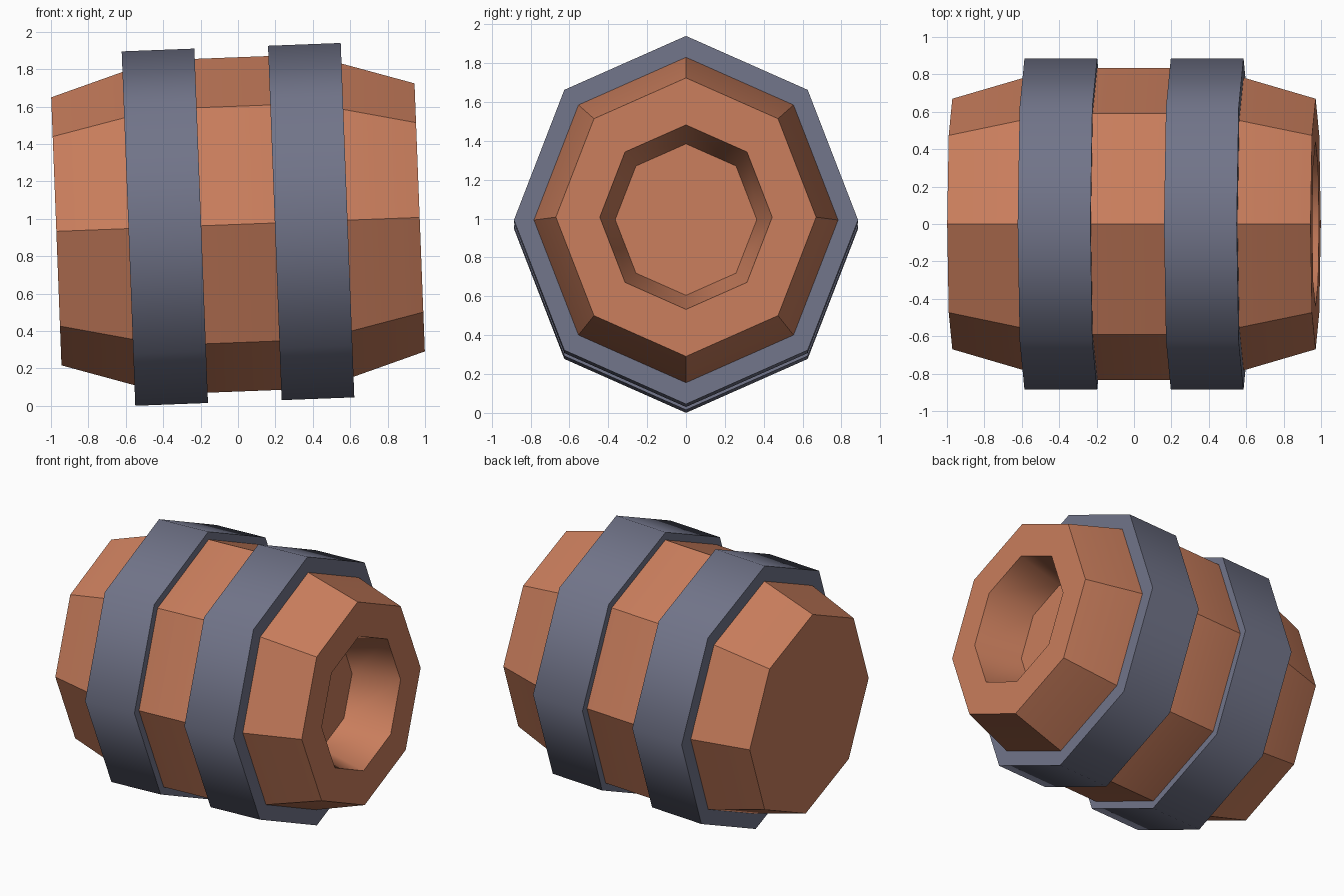
import bpy, bmesh, math
from mathutils import Matrix

if "Cube" in bpy.data.objects:
    bpy.data.objects.remove(bpy.data.objects["Cube"])

SIDES = 8
WIDTH_RATIO = 0.934                    # barrel is slightly narrower in y
PLACE = Matrix.Translation((0, 0, 0.97)) @ Matrix.Rotation(math.radians(-2.2), 4, 'Y')


def material(name, rgb):
    m = bpy.data.materials.new(name)
    m.diffuse_color = (*rgb, 1)
    m.use_nodes = True
    m.node_tree.nodes["Principled BSDF"].inputs["Base Color"].default_value = m.diffuse_color
    return m


def lathe(name, profile, mat, closed=False, smooth_from=None, sharp_angle=30):
    """Spin (x, radius) points round the x axis as an octagon.
    Wall strips from index smooth_from on blend smoothly round the axis."""
    bm = bmesh.new()
    rings = []
    for x, r in profile:
        ring = []
        for i in range(SIDES):
            a = 2 * math.pi * i / SIDES
            ring.append(bm.verts.new((x, r * WIDTH_RATIO * math.sin(a), r * math.cos(a))))
        rings.append(ring)
    soft = set()
    count = len(rings) if closed else len(rings) - 1
    for k in range(count):
        a, b = rings[k], rings[(k + 1) % len(rings)]
        for i in range(SIDES):
            j = (i + 1) % SIDES
            f = bm.faces.new((a[i], a[j], b[j], b[i]))
            if smooth_from is not None and k >= smooth_from:
                soft.add(f)
    if not closed:
        bm.faces.new(rings[0])
        bm.faces.new(rings[-1])
    bmesh.ops.recalc_face_normals(bm, faces=bm.faces[:])
    for f in bm.faces:
        f.smooth = True
    for e in bm.edges:
        both_soft = all(f in soft for f in e.link_faces)
        if e.calc_face_angle(0) > math.radians(sharp_angle) and not both_soft:
            e.smooth = False
    bm.transform(PLACE)
    me = bpy.data.meshes.new(name)
    bm.to_mesh(me)
    bm.free()
    me.materials.append(mat)
    ob = bpy.data.objects.new(name, me)
    bpy.context.collection.objects.link(ob)
    return ob


wood = material("warm_wood", (0.58, 0.205, 0.107))
iron = material("blue_grey_iron", (0.165, 0.175, 0.25))

# Barrel body with a tapered recess in the right end
lathe("barrel_body", [(-0.972, 0.717), (-0.41, 0.893), (0.41, 0.893), (0.972, 0.717),
                      (0.972, 0.475), (0.645, 0.39)], wood, smooth_from=4)

# Two hoops
for side, name in ((-1, "left_hoop"), (1, "right_hoop")):
    lo, hi = sorted((side * 0.197, side * 0.586))
    lathe(name, [(lo, 0.948), (hi, 0.948), (hi, 0.80), (lo, 0.80)], iron,
          closed=True, sharp_angle=60)
